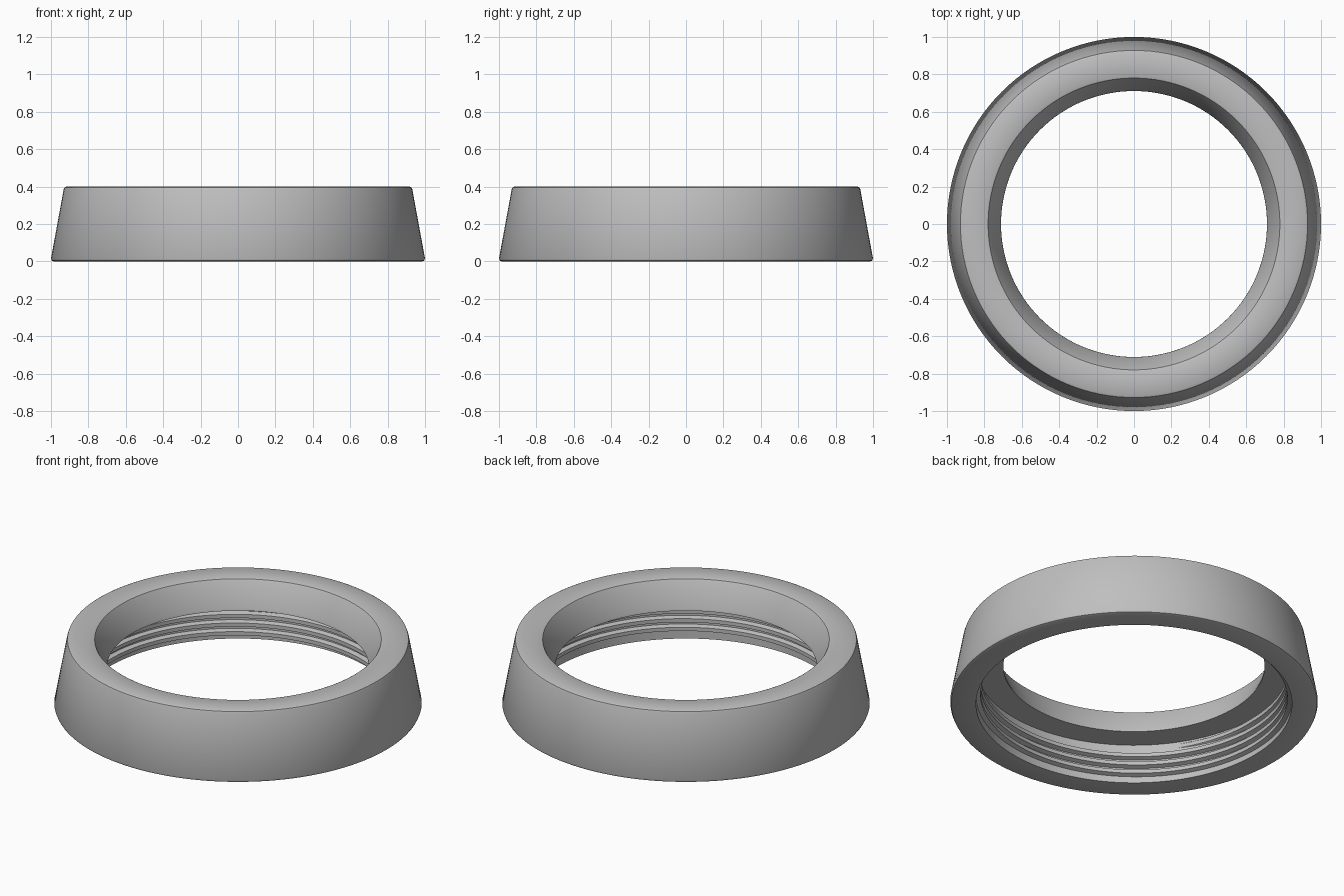
import bpy
import bmesh
import math

SEGMENTS = 128

default_cube = bpy.data.objects.get("Cube")
if default_cube:
    bpy.data.objects.remove(default_cube, do_unlink=True)

gray = bpy.data.materials.new("matte gray")
gray.use_nodes = True
color = (0.52, 0.52, 0.52, 1)
gray.diffuse_color = color
gray.node_tree.nodes["Principled BSDF"].inputs["Base Color"].default_value = color


def ring_point(radius, angle, z):
    return (radius * math.cos(angle), radius * math.sin(angle), z)


def loft(name, sections, closed):
    """Skin a list of equal cross-sections into one solid."""
    bm = bmesh.new()
    rows = [[bm.verts.new(p) for p in section] for section in sections]
    pairs = list(zip(rows, rows[1:]))
    if closed:
        pairs.append((rows[-1], rows[0]))
    else:
        bm.faces.new(rows[0])
        bm.faces.new(rows[-1])
    for a, b in pairs:
        for i in range(len(a)):
            j = (i + 1) % len(a)
            bm.faces.new((a[i], a[j], b[j], b[i]))
    bmesh.ops.recalc_face_normals(bm, faces=bm.faces)
    mesh = bpy.data.meshes.new(name)
    bm.to_mesh(mesh)
    bm.free()
    obj = bpy.data.objects.new(name, mesh)
    bpy.context.collection.objects.link(obj)
    mesh.materials.append(gray)
    bpy.ops.object.select_all(action="DESELECT")
    obj.select_set(True)
    bpy.context.view_layer.objects.active = obj
    bpy.ops.object.shade_smooth_by_angle(angle=math.radians(35))
    return obj


# Tapered collar: soft top rims, conical neck, downward shoulder, wide bore
profile = [
    (0.86, 0), (0.985, 0), (0.995, 0.004), (1, 0.015),
    (0.932, 0.385), (0.928, 0.395), (0.918, 0.4),
    (0.789, 0.4), (0.78, 0.396), (0.774, 0.386),
    (0.713, 0.25), (0.711, 0.236), (0.86, 0.236),
]
angles = [math.tau * i / SEGMENTS for i in range(SEGMENTS)]
loft("collar", [[ring_point(r, a, z) for r, z in profile] for a in angles], True)

# Internal helical thread, its ends fading into the bore wall
TURNS, PITCH, START = 3.6, 0.052, 0.024
steps = int(TURNS * SEGMENTS)
thread = []
for i in range(steps + 1):
    angle = math.tau * i / SEGMENTS
    z = START + PITCH * i / SEGMENTS
    fade = min(1, min(i, steps - i) / 12)
    tip = 0.86 - 0.025 * fade
    thread.append([
        ring_point(0.868, angle, z - 0.022),
        ring_point(tip, angle, z - 0.011),
        ring_point(tip, angle, z + 0.011),
        ring_point(0.868, angle, z + 0.022),
    ])
loft("internal_thread", thread, False)
